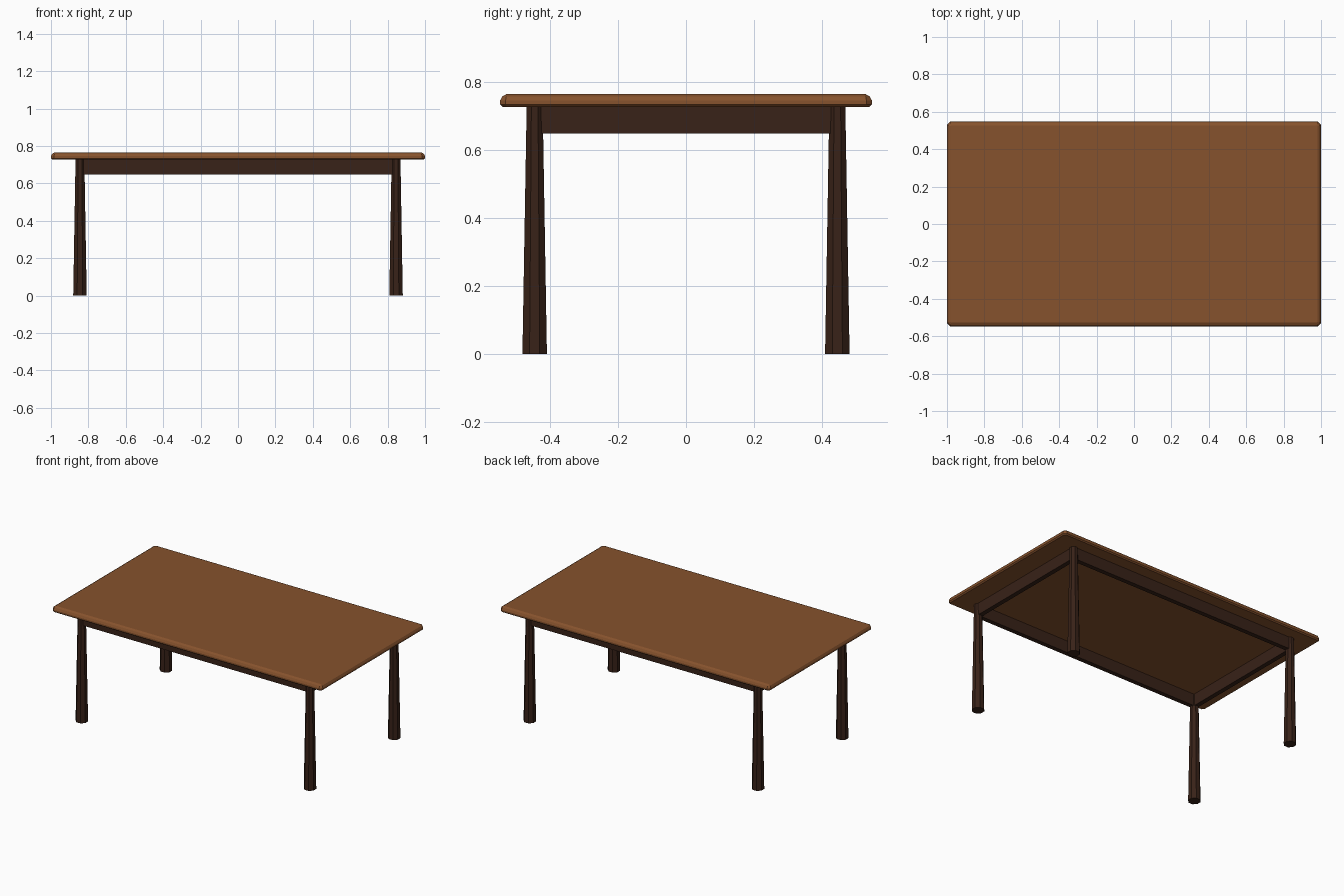
import bpy, bmesh, math
from mathutils import Matrix

if "Cube" in bpy.data.objects:
    bpy.data.objects.remove(bpy.data.objects["Cube"])


def material(name, color):
    m = bpy.data.materials.new(name)
    m.diffuse_color = (*color, 1)
    m.use_nodes = True
    m.node_tree.nodes["Principled BSDF"].inputs["Base Color"].default_value = m.diffuse_color
    return m


TOP = material("warm_wood", (0.24, 0.085, 0.026))
DARK = material("dark_wood", (0.04, 0.016, 0.009))


def add_object(name, bm, mat):
    bmesh.ops.recalc_face_normals(bm, faces=bm.faces)
    mesh = bpy.data.meshes.new(name)
    bm.to_mesh(mesh)
    bm.free()
    mesh.materials.append(mat)
    ob = bpy.data.objects.new(name, mesh)
    bpy.context.collection.objects.link(ob)
    return ob


# Tabletop: edge profile (inset, z, corner cut) lofted around a clipped rectangle
bm = bmesh.new()
rings = []
for inset, z, c in [(0.008, 0.727, 0.012), (0, 0.734, 0.016),
                    (0, 0.745, 0.016), (0.007, 0.758, 0.012), (0.02, 0.765, 0.004)]:
    a, b = 1 - inset, 0.547 - inset
    outline = [(a, b - c), (a - c, b), (c - a, b), (-a, b - c),
               (-a, c - b), (c - a, -b), (a - c, -b), (a, c - b)]
    rings.append([bm.verts.new((x, y, z)) for x, y in outline])
for lo, hi in zip(rings, rings[1:]):
    for i in range(8):
        j = (i + 1) % 8
        bm.faces.new((lo[i], lo[j], hi[j], hi[i]))
bm.faces.new(rings[0])
bm.faces.new(rings[-1])
add_object("tabletop", bm, TOP)

# Legs: octagonal, tapering towards the top
LX, LY, LEG_H = 0.845, 0.445, 0.728
for sy, end in ((-1, "front"), (1, "back")):
    for sx, side in ((-1, "left"), (1, "right")):
        bm = bmesh.new()
        bmesh.ops.create_cone(
            bm, cap_ends=True, segments=8, radius1=0.039, radius2=0.0255, depth=LEG_H,
            matrix=Matrix.Translation((sx * LX, sy * LY, LEG_H / 2))
            @ Matrix.Rotation(math.pi / 8, 4, "Z"))
        add_object(f"{end}_{side}_leg", bm, DARK)


# Aprons: thin rails running between the leg centres
def apron(name, loc, size):
    bm = bmesh.new()
    bmesh.ops.create_cube(bm, size=1, matrix=Matrix.Translation(loc)
                          @ Matrix.Diagonal((*size, 1)))
    add_object(name, bm, DARK)


T, H, Z = 0.03, 0.08, 0.688
for s, n in ((-1, "front"), (1, "back")):
    apron(f"{n}_apron", (0, s * LY, Z), (2 * LX, T, H))
for s, n in ((-1, "left"), (1, "right")):
    apron(f"{n}_apron", (s * LX, 0, Z), (T, 2 * LY, H))
